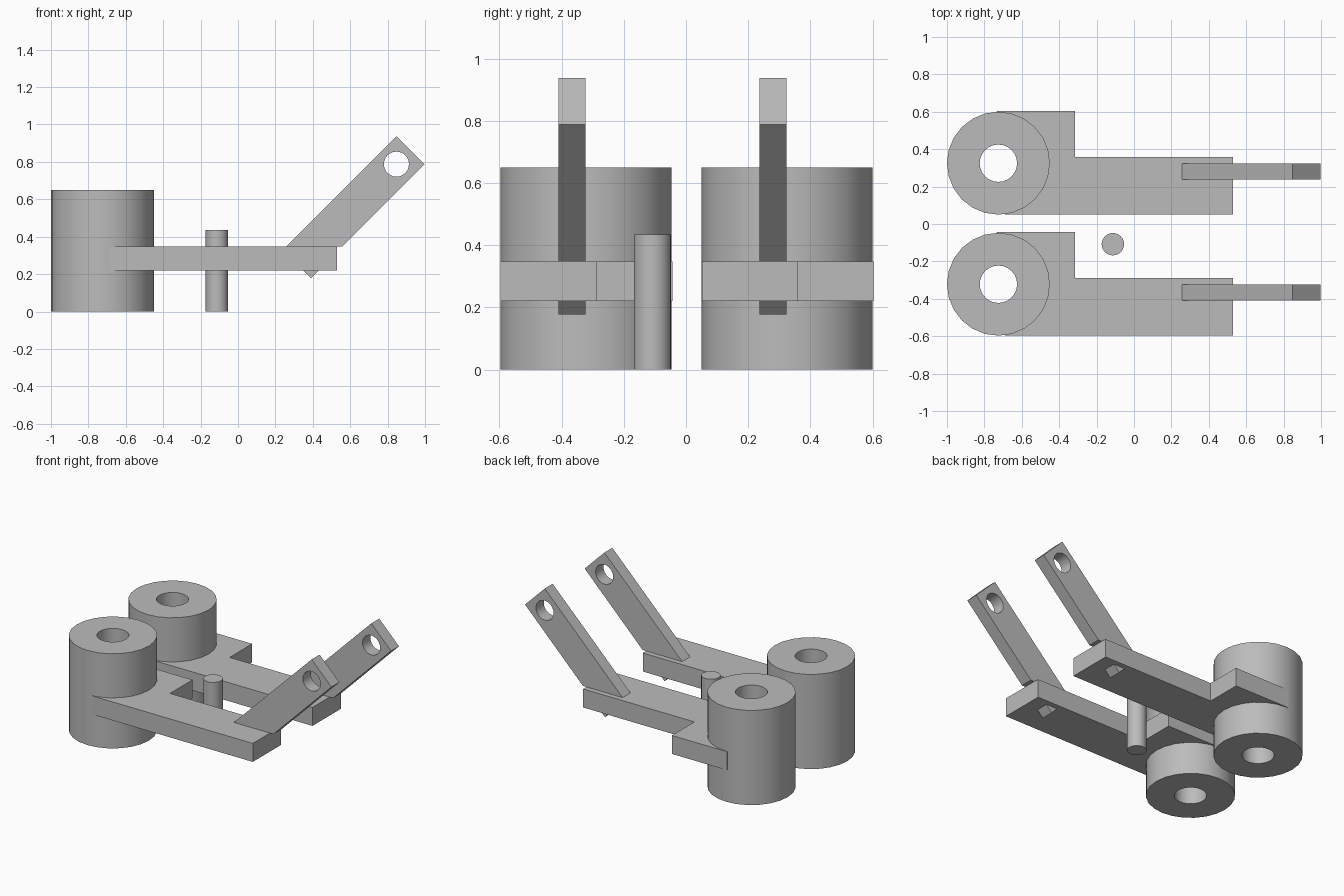
import bpy
import bmesh
import math
from mathutils import Vector

cube = bpy.data.objects.get("Cube")
if cube:
    bpy.data.objects.remove(cube, do_unlink=True)

grey = bpy.data.materials.new("plain_grey")
grey.use_nodes = True
colour = (0.5, 0.5, 0.5, 1.0)
grey.diffuse_color = colour
grey.node_tree.nodes["Principled BSDF"].inputs["Base Color"].default_value = colour


def circle(x, y, radius, sides=24):
    """Points of a round outline."""
    return [(x + radius * math.cos(i * math.tau / sides),
             y + radius * math.sin(i * math.tau / sides)) for i in range(sides)]


def extrude(name, loops, start, end, axis="z"):
    """Fill an outline (further loops are holes) and extrude it along an axis."""
    bm = bmesh.new()
    edges = []
    for loop in loops:
        verts = [bm.verts.new((a, b, start) if axis == "z" else (a, start, b))
                 for a, b in loop]
        edges += [bm.edges.new((v, verts[i - 1])) for i, v in enumerate(verts)]
    normal = Vector((0, 0, 1)) if axis == "z" else Vector((0, 1, 0))
    bmesh.ops.triangle_fill(bm, edges=edges, use_beauty=True, normal=normal)
    grown = bmesh.ops.extrude_face_region(bm, geom=bm.faces[:])["geom"]
    bmesh.ops.translate(bm, vec=normal * (end - start),
                        verts=[g for g in grown if isinstance(g, bmesh.types.BMVert)])
    bmesh.ops.recalc_face_normals(bm, faces=bm.faces[:])
    mesh = bpy.data.meshes.new(name)
    bm.to_mesh(mesh)
    bm.free()
    mesh.materials.append(grey)
    obj = bpy.data.objects.new(name, mesh)
    bpy.context.collection.objects.link(obj)
    bpy.ops.object.select_all(action="DESELECT")
    obj.select_set(True)
    bpy.context.view_layer.objects.active = obj
    bpy.ops.object.shade_smooth_by_angle(angle=math.radians(35))
    return obj


HUB_X = -0.725
PLATE_BOTTOM, PLATE_TOP = 0.22, 0.347

# Two identical lever assemblies, side by side
for side, y in (("right", -0.322), ("left", 0.325)):
    # Hollow hub
    extrude(side + "_hub", [circle(HUB_X, y, 0.275), circle(HUB_X, y, 0.1)], 0, 0.65)

    # Stepped plate, its inner end hidden in the hub wall and clear of the bore
    outline = [(-0.735, 0.278), (-0.315, 0.278), (-0.315, 0.034), (0.53, 0.034),
               (0.53, -0.274), (-0.69, -0.274), (-0.6, 0)]
    extrude(side + "_plate", [[(a, b + y) for a, b in outline]],
            PLATE_BOTTOM, PLATE_TOP)

    # Sloping arm with an eye, standing on the plate
    arm = [(0.256, PLATE_TOP), (0.557, PLATE_TOP), (0.997, 0.788), (0.847, 0.938)]
    extrude(side + "_arm", [arm, circle(0.847, 0.788, 0.067)],
            y - 0.088, y - 0.002, "y")

    # Tip of the arm emerging under the plate
    tip = [(0.347, PLATE_BOTTOM), (0.433, PLATE_BOTTOM), (0.39, 0.177)]
    extrude(side + "_arm_tip", [tip], y - 0.088, y - 0.002, "y")

# Single upright pin between the levers
extrude("centre_pin", [circle(-0.113, -0.108, 0.06)], 0, 0.435)
